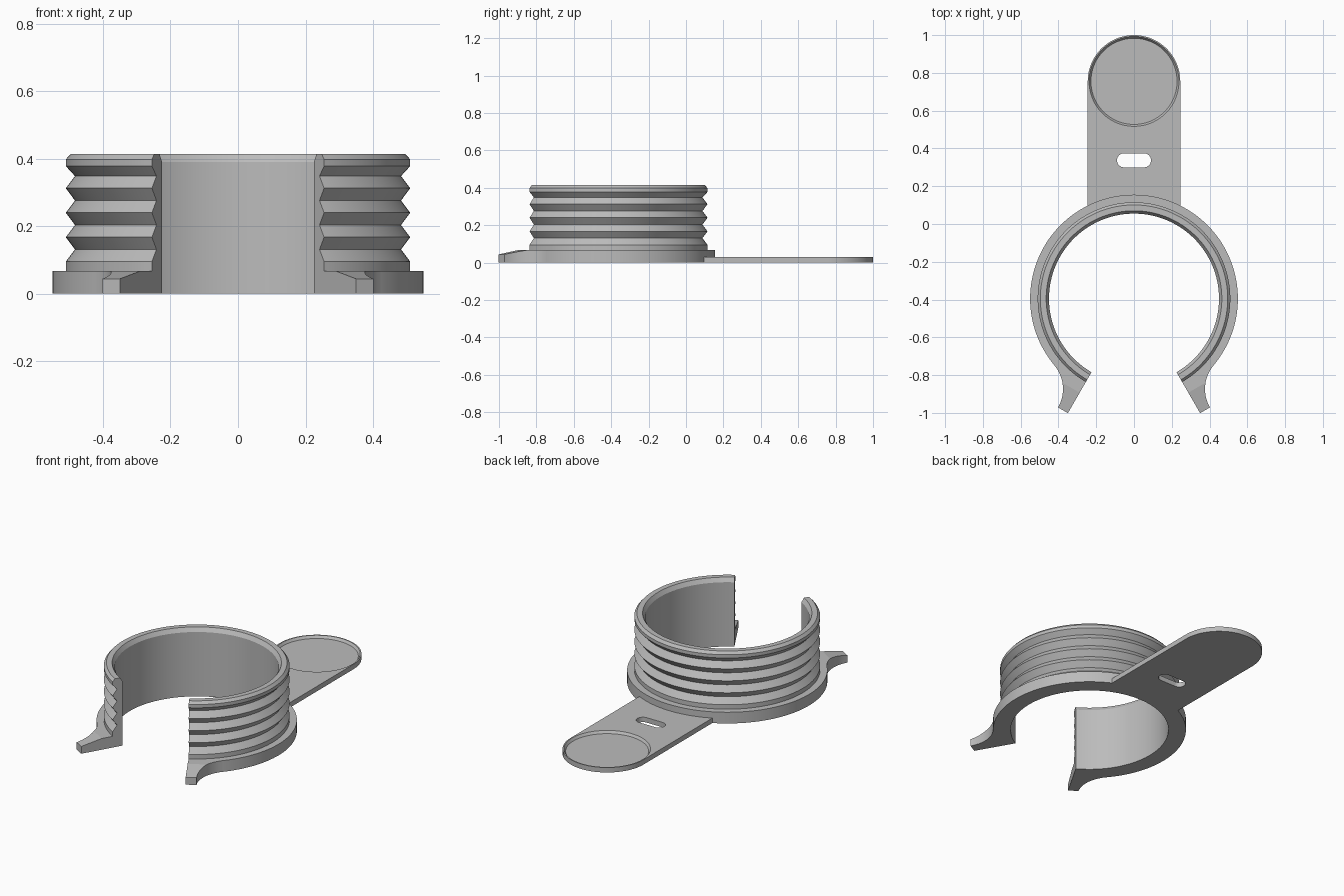
import bpy, bmesh
from math import sin, cos, pi, radians, sqrt, atan2
from mathutils import Vector

cube = bpy.data.objects.get("Cube")
if cube:
    bpy.data.objects.remove(cube, do_unlink=True)

grey = bpy.data.materials.new("plain grey")
grey.use_nodes = True
grey.diffuse_color = (0.5, 0.5, 0.5, 1)
grey.node_tree.nodes["Principled BSDF"].inputs["Base Color"].default_value = grey.diffuse_color

CENTRE_Y = -0.395      # axis of the ring
INNER, FLANGE = 0.45, 0.55
FLANGE_TOP = 0.068
GAP = radians(30)      # half of the front opening


def finish(name, bm):
    """Turn a bmesh into a named grey object."""
    bmesh.ops.recalc_face_normals(bm, faces=bm.faces)
    mesh = bpy.data.meshes.new(name)
    bm.to_mesh(mesh)
    bm.free()
    mesh.materials.append(grey)
    obj = bpy.data.objects.new(name, mesh)
    bpy.context.collection.objects.link(obj)
    return obj


def prism(points, z0, z1):
    """Extrude a flat outline between two heights."""
    bm = bmesh.new()
    face = bm.faces.new([bm.verts.new((x, y, z0)) for x, y in points])
    new = bmesh.ops.extrude_face_region(bm, geom=[face])["geom"]
    for v in new:
        if isinstance(v, bmesh.types.BMVert):
            v.co.z = z1
    return bm


def arc(cx, cy, r, a0, a1, n):
    return [(cx + r * cos(a0 + (a1 - a0) * i / n),
             cy + r * sin(a0 + (a1 - a0) * i / n)) for i in range(n + 1)]


def cut(obj, cutter):
    mod = obj.modifiers.new("cut", 'BOOLEAN')
    mod.operation, mod.solver, mod.object = 'DIFFERENCE', 'EXACT', cutter
    bpy.context.view_layer.objects.active = obj
    bpy.ops.object.modifier_apply(modifier=mod.name)
    bpy.data.objects.remove(cutter, do_unlink=True)


# Open ring: grooved wall with a flange, swept around the axis
RIDGE, GROOVE = 0.51, 0.483
profile = [(INNER, 0), (FLANGE, 0), (FLANGE, FLANGE_TOP), (RIDGE, FLANGE_TOP)]
for i in range(4):
    z = 0.095 + 0.0725 * i
    profile += [(RIDGE, z), (GROOVE, z + 0.036)]
profile += [(RIDGE, 0.378), (RIDGE, 0.398), (0.496, 0.414), (0.465, 0.414), (INNER, 0.39)]

bm = bmesh.new()
STEPS = 120
sections = []
for i in range(STEPS + 1):
    a = -pi / 2 + GAP + (2 * pi - 2 * GAP) * i / STEPS
    sections.append([bm.verts.new((r * cos(a), CENTRE_Y + r * sin(a), z)) for r, z in profile])
for s, t in zip(sections, sections[1:]):
    for j in range(len(profile)):
        k = (j + 1) % len(profile)
        bm.faces.new((s[j], s[k], t[k], t[j]))
bm.faces.new(sections[0])
bm.faces.new(sections[-1])
parts = [finish("grooved_ring", bm)]

# Finger tabs: flared into the flange, sloping down towards the tip
TIP, WIDTH, SLOPE_START, TIP_TOP = 0.70, 0.06, 0.575, 0.044
fillet = (TIP**2 + WIDTH**2 - FLANGE**2) / (2 * (FLANGE - WIDTH))
touch = atan2(WIDTH + fillet, TIP)
outline = [(TIP, 0)]
outline += arc(TIP, WIDTH + fillet, fillet, -pi / 2, touch - pi, 14)
outline += arc(0, 0, FLANGE, touch, 0, 8)[1:]
for side, name in ((1, "left_tab"), (-1, "right_tab")):
    bm = prism(outline, 0, FLANGE_TOP)
    bmesh.ops.bisect_plane(bm, geom=bm.verts[:] + bm.edges[:] + bm.faces[:],
                           plane_co=(SLOPE_START, 0, 0), plane_no=(1, 0, 0))
    for v in bm.verts:
        r, t, z = v.co
        if z > 0.01 and r > SLOPE_START:
            z -= (FLANGE_TOP - TIP_TOP) * (r - SLOPE_START) / (TIP - SLOPE_START)
        v.co = Vector((side * (r * sin(GAP) + t * cos(GAP)),
                       CENTRE_Y - r * cos(GAP) + t * sin(GAP), z))
    parts.append(finish(name, bm))

# Rear arm: flat plate with a round end, starting on the flange edge
HALF, PAD_Y, THICK = 0.245, 0.755, 0.03
edge = atan2(sqrt(FLANGE**2 - HALF**2), HALF)
outline = arc(0, PAD_Y, HALF, 0, pi, 60) + arc(0, CENTRE_Y, FLANGE, pi - edge, edge, 20)
arm = finish("rear_arm", prism(outline, 0, THICK))
parts.append(arm)

# Slot through the arm
slot = arc(0.053, 0.337, 0.037, -pi / 2, pi / 2, 24) + arc(-0.053, 0.337, 0.037, pi / 2, 3 * pi / 2, 24)
cut(arm, finish("slot_cutter", prism(slot, -0.1, 0.1)))

# Shallow round recess with a tapered wall
bm = bmesh.new()
bmesh.ops.create_cone(bm, cap_ends=True, segments=96, radius1=0.228, radius2=0.248, depth=0.03)
bmesh.ops.translate(bm, vec=(0, PAD_Y, THICK), verts=bm.verts)
cut(arm, finish("recess_cutter", bm))

# Smooth round walls, keep every real edge sharp
bpy.ops.object.select_all(action='DESELECT')
for obj in parts:
    obj.select_set(True)
bpy.context.view_layer.objects.active = parts[0]
bpy.ops.object.shade_smooth_by_angle(angle=radians(10))
